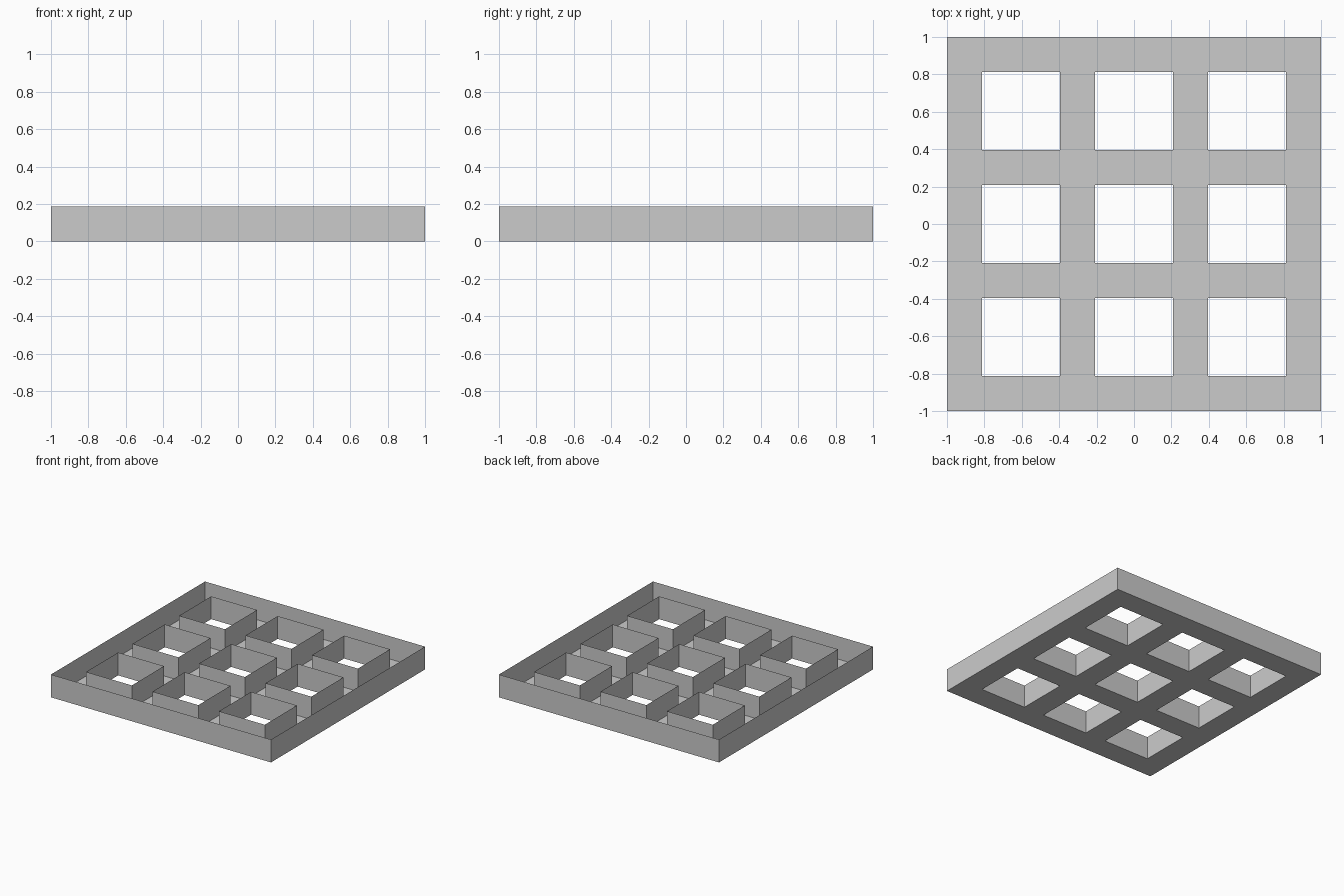
import bpy
import bmesh

if "Cube" in bpy.data.objects:
    bpy.data.objects.remove(bpy.data.objects["Cube"])

BAR = 0.1875                  # rim and bar width, also wall height
HOLE = (2 - 4 * BAR) / 3      # square opening width

# grid lines alternate bar, hole, bar, hole...
lines = [-1.0]
for i in range(7):
    lines.append(lines[-1] + (HOLE if i % 2 else BAR))

bm = bmesh.new()

# floor sheet with nine square openings
verts = [[bm.verts.new((x, y, 0)) for y in lines] for x in lines]
for i in range(7):
    for j in range(7):
        if i % 2 and j % 2:
            continue
        bm.faces.new((verts[i][j], verts[i][j + 1],
                      verts[i + 1][j + 1], verts[i + 1][j]))

# thin walls rising from the outer edge and from every opening
border = [e for e in bm.edges if e.is_boundary]
result = bmesh.ops.extrude_edge_only(bm, edges=border)
for item in result["geom"]:
    if isinstance(item, bmesh.types.BMVert):
        item.co.z = BAR

# underside faces down, outer walls face out, tubes face their openings
bm.normal_update()
for f in bm.faces:
    c, n = f.calc_center_median(), f.normal
    if c.z < 0.01:
        wrong = n.z > 0
    else:
        axis = 0 if abs(n.x) > 0.5 else 1
        if abs(c[axis]) > 0.99:
            wrong = n[axis] * c[axis] < 0
        else:
            pitch = HOLE + BAR
            middle = round(c[axis] / pitch) * pitch
            wrong = n[axis] * (middle - c[axis]) < 0
    if wrong:
        f.normal_flip()

mesh = bpy.data.meshes.new("grid_tray")
bm.to_mesh(mesh)
bm.free()
tray = bpy.data.objects.new("grid_tray", mesh)
bpy.context.collection.objects.link(tray)
